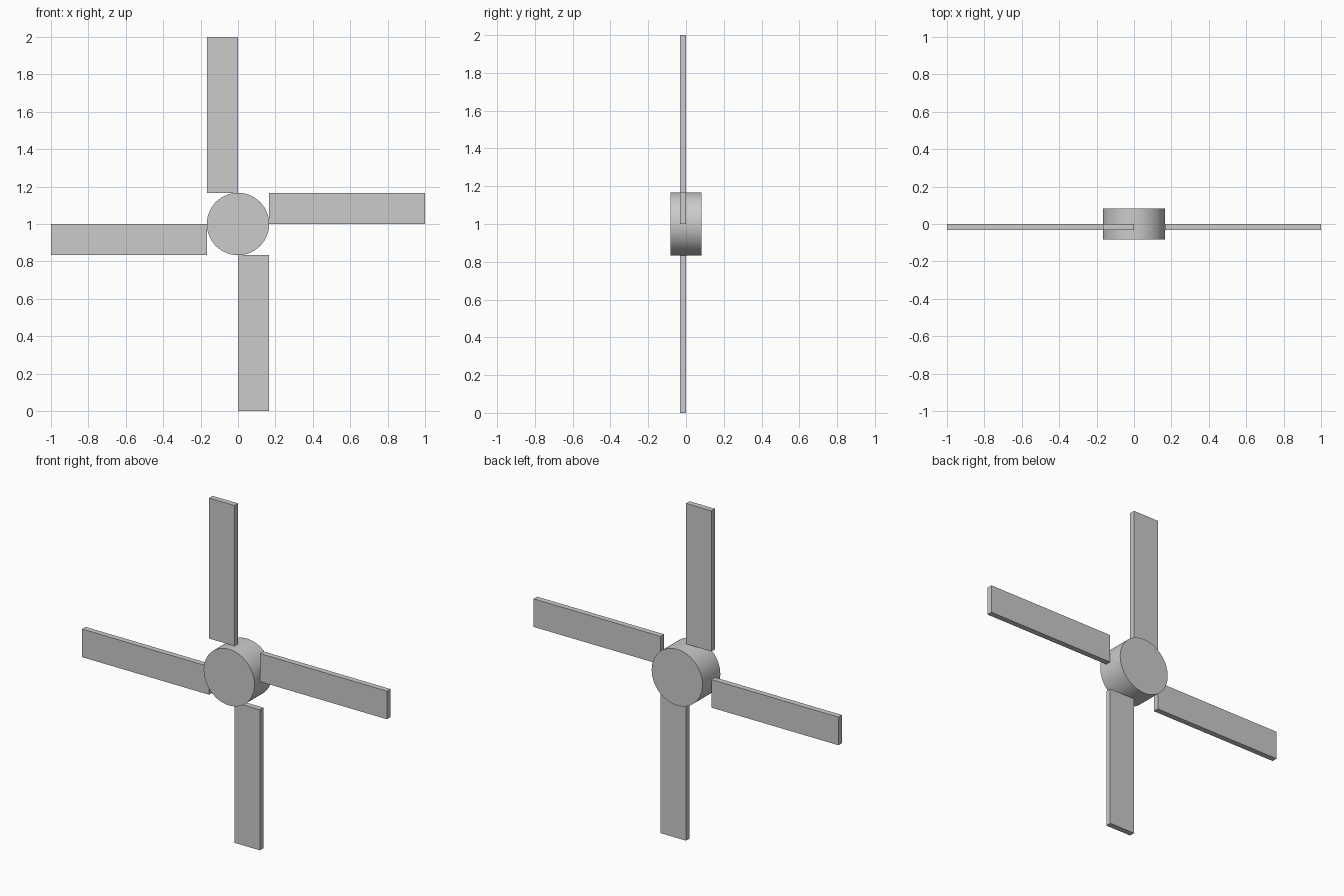
import bpy
from math import pi
from mathutils import Matrix, Vector

cube = bpy.data.objects.get("Cube")
if cube:
    bpy.data.objects.remove(cube, do_unlink=True)

RADIUS = 1 / 6        # hub radius, also the blade width
THICKNESS = 0.033
CENTRE = Vector((0, 0, 1))

grey = bpy.data.materials.new("light_grey")
grey.use_nodes = True
colour = (0.6, 0.6, 0.6, 1)
grey.diffuse_color = colour
grey.node_tree.nodes["Principled BSDF"].inputs["Base Color"].default_value = colour

# Round hub with its axis running front to back
bpy.ops.mesh.primitive_cylinder_add(vertices=64, radius=RADIUS, depth=RADIUS,
                                    location=CENTRE, rotation=(pi / 2, 0, 0))
hub = bpy.context.object
hub.name = "hub"
hub.data.materials.append(grey)
bpy.ops.object.shade_smooth_by_angle()


def add_blade(name, turn):
    """Flat blade beside the hub, turned in quarter steps about the hub axis."""
    bpy.ops.mesh.primitive_cube_add(size=1)
    blade = bpy.context.object
    blade.name = name
    length = 1 - RADIUS
    shape = (Matrix.Translation((RADIUS + length / 2, -THICKNESS / 2, RADIUS / 2))
             @ Matrix.Diagonal((length, THICKNESS, RADIUS, 1)))
    blade.data.transform(Matrix.Rotation(-turn * pi / 2, 4, "Y") @ shape)
    blade.location = CENTRE
    blade.data.materials.append(grey)


# Four blades in a pinwheel
for turn, side in enumerate(("left", "top", "right", "bottom")):
    add_blade(side + "_blade", turn)
